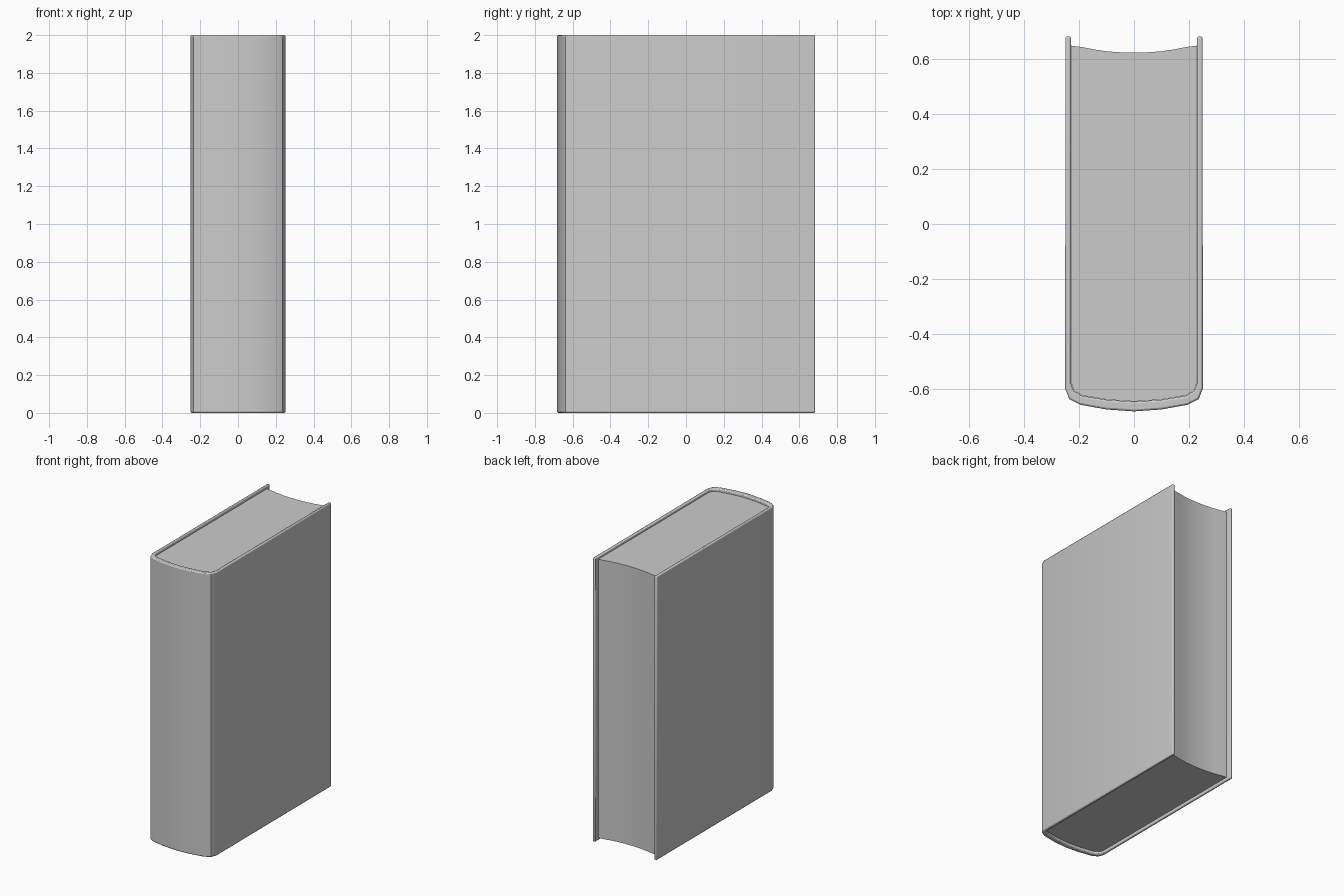
import bpy, bmesh, math

if "Cube" in bpy.data.objects:
    bpy.data.objects.remove(bpy.data.objects["Cube"])


def mirrored(half):
    """Complete a left half outline (ending on x = 0) with its mirror image."""
    return half + [(-x, y) for x, y in reversed(half[:-1])]


def extrude_outline(name, outline, z0, z1, bevel=0.0):
    bm = bmesh.new()
    face = bm.faces.new([bm.verts.new((x, y, z0)) for x, y in outline])
    ext = bmesh.ops.extrude_face_region(bm, geom=[face])
    top = [g for g in ext["geom"] if isinstance(g, bmesh.types.BMVert)]
    bmesh.ops.translate(bm, verts=top, vec=(0, 0, z1 - z0))
    bmesh.ops.recalc_face_normals(bm, faces=bm.faces)
    mesh = bpy.data.meshes.new(name)
    bm.to_mesh(mesh)
    bm.free()
    obj = bpy.data.objects.new(name, mesh)
    bpy.context.collection.objects.link(obj)
    if bevel:
        mod = obj.modifiers.new("rounded_edges", "BEVEL")
        mod.width = bevel
        mod.segments = 2
        mod.limit_method = "ANGLE"
        mod.angle_limit = math.radians(50)
    bpy.ops.object.select_all(action="DESELECT")
    obj.select_set(True)
    bpy.context.view_layer.objects.active = obj
    bpy.ops.object.shade_smooth_by_angle(angle=math.radians(40))
    return obj


# Cover: two boards joined by a gently rounded spine
outer = mirrored([(-0.25, 0.684), (-0.251, -0.60), (-0.236, -0.638),
                  (-0.195, -0.659), (-0.1, -0.676), (0, -0.683)])
inner = mirrored([(-0.23, 0.684), (-0.23, -0.58), (-0.22, -0.608),
                  (-0.19, -0.626), (-0.1, -0.641), (0, -0.648)])
extrude_outline("cover", outer + inner[::-1], 0, 2, bevel=0.007)

# Page block: rounded at the spine, hollowed at the fore edge
back = mirrored([(-0.229, 0.65), (-0.19, 0.645), (-0.145, 0.636),
                 (-0.095, 0.629), (-0.045, 0.6255), (0, 0.6245)])
spine_side = mirrored([(-0.229, -0.58), (-0.219, -0.607), (-0.19, -0.625),
                       (-0.1, -0.64), (0, -0.647)])
extrude_outline("pages", back + spine_side[::-1], 0.018, 1.982)
